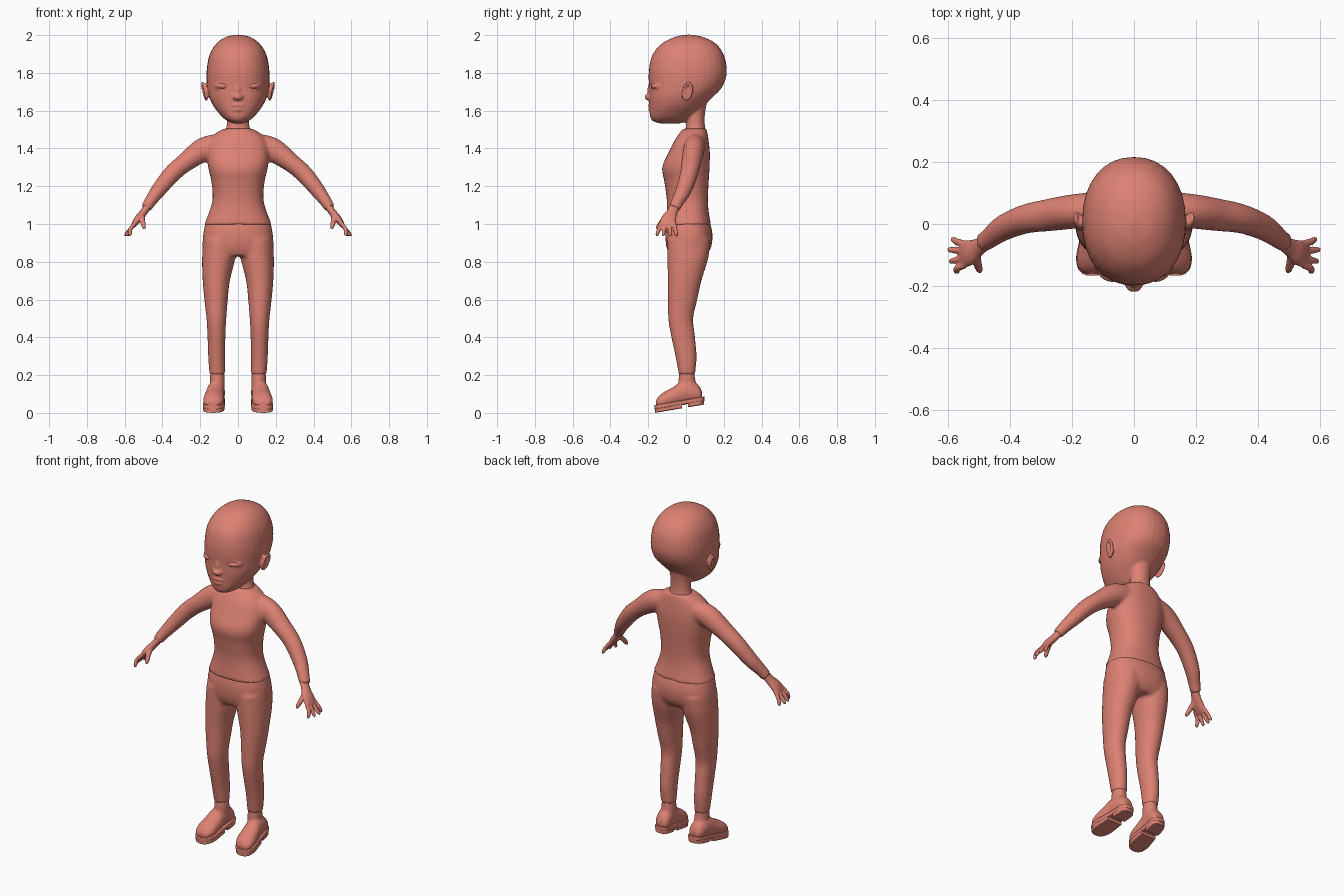
import bpy, bmesh
from math import cos, sin, pi, tau, radians, copysign
from mathutils import Vector, Matrix

if "Cube" in bpy.data.objects:
    bpy.data.objects.remove(bpy.data.objects["Cube"])

clay = bpy.data.materials.new("salmon_clay")
clay.use_nodes = True
COLOUR = (.72, .22, .17, 1)
clay.diffuse_color = COLOUR
clay.node_tree.nodes["Principled BSDF"].inputs["Base Color"].default_value = COLOUR

X, Y, Z = Vector((1, 0, 0)), Vector((0, 1, 0)), Vector((0, 0, 1))


def refine(stations, steps=4):
    """Catmull-Rom interpolation of the loft stations."""
    s = [Vector(p) for p in stations]
    out = []
    for i in range(len(s) - 1):
        a, b, c, d = s[max(i - 1, 0)], s[i], s[i + 1], s[min(i + 2, len(s) - 1)]
        for k in range(steps):
            t = k / steps
            out.append(b + (c - a) * (t / 2) + (a * 2 - b * 5 + c * 4 - d) * (t * t / 2)
                       + (b * 3 - a - c * 3 + d) * (t ** 3 / 2))
    return out + [s[-1]]


def loft(bm, stations, axis=None, ref=Y, power=2, n=32):
    """Skin rings along stations (x, y, z, side radius, ref radius)."""
    pts = refine(stations)
    rings = []
    for i, p in enumerate(pts):
        ahead, behind = pts[min(i + 1, len(pts) - 1)], pts[max(i - 1, 0)]
        t = axis or Vector(ahead[:3]) - Vector(behind[:3])
        t = t.normalized()
        v = (ref - t * ref.dot(t)).normalized()
        u = v.cross(t)
        ring = []
        for k in range(n):
            c, s = cos(tau * k / n), sin(tau * k / n)
            c = copysign(abs(c) ** (2 / power), c)
            s = copysign(abs(s) ** (2 / power), s)
            ring.append(bm.verts.new(Vector(p[:3]) + u * c * max(p[3], .001) + v * s * max(p[4], .001)))
        rings.append(ring)
    for a, b in zip(rings, rings[1:]):
        for k in range(n):
            bm.faces.new((a[k], a[k - 1], b[k - 1], b[k]))
    bm.faces.new(rings[0])
    bm.faces.new(rings[-1][::-1])


def column(bm, rows, power=2.0):
    """Upright loft from rows of (z, x low, x high, y front, y back)."""
    loft(bm, [((a + b) / 2, (f + r) / 2, z, (b - a) / 2, (r - f) / 2) for z, a, b, f, r in rows],
         axis=Z, power=power)


def centred(bm, rows, power=2.0):
    """Upright loft on the middle line from rows of (z, half width, y front, y back)."""
    column(bm, [(z, -w, w, f, r) for z, w, f, r in rows], power)


def blob(bm, place, size, turn=0):
    m = Matrix.Translation(place) @ Matrix.Rotation(radians(turn), 4, 'Z') @ Matrix.Diagonal((*size, 1))
    bmesh.ops.create_uvsphere(bm, u_segments=32, v_segments=20, radius=1, matrix=m)


def mirror(bm):
    copy = bmesh.ops.duplicate(bm, geom=bm.verts[:] + bm.edges[:] + bm.faces[:])["geom"]
    for v in copy:
        if isinstance(v, bmesh.types.BMVert):
            v.co.x = -v.co.x


def finish(name, bm, voxel=0, smooth=4):
    """Make the object; with a voxel size its volumes are fused and softened."""
    bmesh.ops.recalc_face_normals(bm, faces=bm.faces)
    mesh = bpy.data.meshes.new(name)
    bm.to_mesh(mesh)
    bm.free()
    mesh.materials.append(clay)
    ob = bpy.data.objects.new(name, mesh)
    bpy.context.collection.objects.link(ob)
    if voxel:
        fuse = ob.modifiers.new("fuse", 'REMESH')
        fuse.mode = 'VOXEL'
        fuse.voxel_size = voxel
        fuse.use_smooth_shade = True
        soft = ob.modifiers.new("soften", 'SMOOTH')
        soft.factor, soft.iterations = .5, smooth
    else:
        bpy.ops.object.select_all(action='DESELECT')
        ob.select_set(True)
        bpy.context.view_layer.objects.active = ob
        bpy.ops.object.shade_smooth_by_angle(angle=radians(40))
    return ob


# Head: ears and eye sockets mirrored, then skull, neck, nose and lips
bm = bmesh.new()
rim = []
for k in range(14):
    a = tau * k / 13
    rim.append((.178 + .01 * sin(a) + .004 * cos(a), .008 + .022 * cos(a) + .006 * sin(a),
                1.703 + .043 * sin(a), .008, .008))
loft(bm, rim, ref=X, n=12)
blob(bm, (.17, .008, 1.7), (.01, .022, .04))
blob(bm, (.08, -.151, 1.73), (.05, .026, .027), 25)
mirror(bm)
centred(bm, [(2.002, .01, .0, .03), (1.99, .065, -.06, .09), (1.955, .115, -.128, .158),
             (1.9, .149, -.175, .198), (1.84, .163, -.193, .214), (1.78, .167, -.198, .213),
             (1.72, .163, -.195, .188), (1.67, .152, -.195, .14), (1.62, .127, -.193, .09),
             (1.57, .087, -.19, .035), (1.545, .055, -.176, .01), (1.533, .025, -.14, -.03)], 2.2)
centred(bm, [(1.72, .07, -.02, .13), (1.65, .064, -.01, .112), (1.58, .058, .0, .1),
             (1.52, .06, .0, .1), (1.48, .072, -.01, .106), (1.44, .07, -.01, .1)])
blob(bm, (0, -.19, 1.705), (.015, .015, .04))
blob(bm, (0, -.196, 1.672), (.028, .024, .018))
blob(bm, (0, -.188, 1.628), (.036, .013, .009))
blob(bm, (0, -.187, 1.605), (.032, .013, .009))
finish("head", bm, .006)

# Blank eyes
bm = bmesh.new()
blob(bm, (.08, -.156, 1.73), (.04, .028, .018), 25)
mirror(bm)
finish("eyes", bm)

# Shirt: sleeves mirrored, then the trunk
bm = bmesh.new()
loft(bm, [(.08, .05, 1.425, .055, .055), (.18, .042, 1.395, .064, .056), (.28, .028, 1.325, .05, .052),
          (.35, .016, 1.265, .047, .047), (.42, -.012, 1.18, .04, .042), (.465, -.045, 1.118, .032, .034),
          (.488, -.062, 1.083, .029, .031)])
mirror(bm)
centred(bm, [(1.505, .075, -.015, .108), (1.48, .118, -.035, .114), (1.44, .15, -.062, .12),
             (1.38, .165, -.092, .126), (1.3, .158, -.126, .125), (1.22, .14, -.114, .12),
             (1.13, .135, -.102, .116), (1.06, .154, -.102, .121), (.995, .18, -.108, .133)], 2.3)
finish("shirt", bm, .009, 6)

# Trousers: legs mirrored, then the hips
bm = bmesh.new()
column(bm, [(.92, .005, .183, -.1, .13), (.82, .014, .19, -.099, .118), (.7, .043, .187, -.096, .082),
            (.6, .054, .178, -.096, .06), (.5, .062, .167, -.094, .038), (.42, .066, .162, -.082, .046),
            (.3, .069, .158, -.056, .056), (.2, .069, .151, -.038, .048)], 2.1)
mirror(bm)
centred(bm, [(1.01, .172, -.1, .126), (.95, .184, -.109, .14), (.88, .188, -.104, .134),
             (.83, .18, -.085, .105)], 2.3)
finish("trousers", bm, .009, 6)

# Hands: palm, four spread fingers and a thumb
bm = bmesh.new()
loft(bm, [(.465, -.05, 1.115, .02, .024), (.5, -.074, 1.062, .02, .029), (.53, -.092, 1.025, .02, .041),
          (.555, -.1, .99, .012, .043)])
for root, tip, reach in ((-.064, -.05, .592), (-.088, -.083, .603), (-.112, -.12, .598), (-.133, -.153, .582)):
    loft(bm, [(.545, root, 1.005, .011, .011), (.57, (root + tip) / 2, .972, .011, .011),
              (reach - .01, tip, .945, .01, .009), (reach - .004, tip, .936, .004, .004)], n=12)
loft(bm, [(.508, -.09, 1.05, .014, .014), (.505, -.125, 1.015, .014, .014),
          (.498, -.148, .985, .011, .011), (.496, -.154, .973, .004, .004)], ref=X, n=12)
mirror(bm)
finish("hands", bm, .0045, 3)


# Boots: shaft and rounded foot, toes turned slightly outward
def foot_x(y):
    return .118 - .1 * y


def ground(y):
    return (y + .165) * .17


bm = bmesh.new()
column(bm, [(.22, .073, .147, -.034, .044), (.17, .071, .148, -.04, .05), (.1, .07, .15, -.04, .07)])
loft(bm, [(foot_x(y), y, z, w, h) for y, z, h, w in
          ((.085, .09, .02, .025), (.07, .098, .045, .04), (.03, .11, .06, .046), (-.02, .104, .064, .047),
           (-.07, .082, .053, .053), (-.115, .066, .045, .055), (-.145, .055, .032, .045),
           (-.16, .048, .015, .025))], axis=Y, ref=Z)
mirror(bm)
finish("boots", bm, .006)

# Soles: a full plate with a front tread and a heel block under it
bm = bmesh.new()
for lift, thick, rows in (
        (.03, .012, ((-.166, .015), (-.16, .032), (-.14, .05), (-.1, .058), (-.03, .05), (.04, .045),
                     (.08, .038), (.092, .026), (.097, .012))),
        (.012, .012, ((-.163, .015), (-.157, .032), (-.14, .048), (-.1, .056), (-.02, .049))),
        (.012, .012, ((.01, .045), (.05, .044), (.08, .037), (.094, .018)))):
    loft(bm, [(foot_x(y), y, ground(y) + lift, w, thick) for y, w in rows], axis=Y, ref=Z, power=8)
mirror(bm)
finish("soles", bm)
